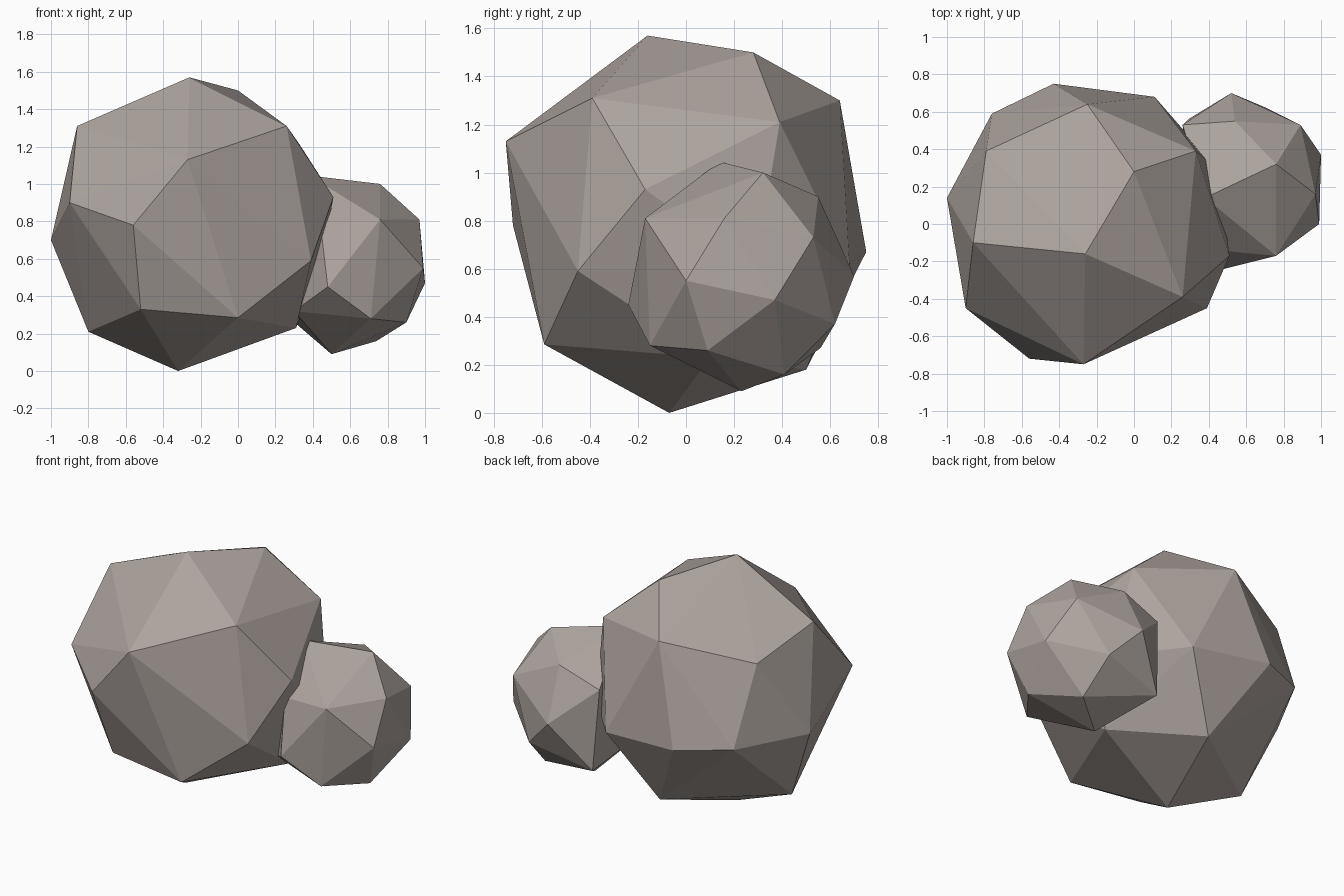
import bpy
import bmesh

# Remove only the default cube
cube = bpy.data.objects.get("Cube")
if cube:
    bpy.data.objects.remove(cube, do_unlink=True)

# One warm grey stone colour
STONE = (0.42, 0.37, 0.345, 1.0)
stone = bpy.data.materials.new("warm_grey_stone")
stone.use_nodes = True
stone.diffuse_color = STONE
shader = next(n for n in stone.node_tree.nodes if n.type == "BSDF_PRINCIPLED")
shader.inputs["Base Color"].default_value = STONE
shader.inputs["Roughness"].default_value = 0.9


def chiselled_rock(name, *rings):
    """Wrap the corner points of a rock, ring by ring, in a flat-faced convex skin."""
    bm = bmesh.new()
    for ring in rings:
        for corner in ring:
            bm.verts.new(corner)
    bmesh.ops.convex_hull(bm, input=bm.verts[:], use_existing_faces=False)

    # Drop any corner that the skin does not touch
    loose = [v for v in bm.verts if not v.link_faces]
    bmesh.ops.delete(bm, geom=loose, context="VERTS")
    bmesh.ops.recalc_face_normals(bm, faces=bm.faces[:])
    for face in bm.faces:
        face.smooth = False

    mesh = bpy.data.meshes.new(name)
    bm.to_mesh(mesh)
    bm.free()
    mesh.materials.append(stone)
    rock = bpy.data.objects.new(name, mesh)
    bpy.context.collection.objects.link(rock)
    return rock


# Large boulder
crown = [(-.26, -.16, 1.57), (0, .28, 1.5), (.26, -.39, 1.31),
         (-.86, -.1, 1.31), (-.25, .64, 1.3)]
shoulder = [(.33, .39, 1.21), (-.79, .39, 1.2), (-.27, -.75, 1.13),
            (.51, -.17, .93), (-.9, -.45, .9)]
waist = [(-.56, -.72, .78), (-1, .14, .7), (-.76, .59, .7), (-.43, .75, .67),
         (.11, .68, .62), (.45, .29, .6), (.39, -.45, .59)]
foot = [(-.52, -.56, .33), (0, -.59, .285), (.31, .1, .23),
        (-.8, .04, .21), (-.16, .5, .18), (-.32, -.07, 0)]
chiselled_rock("large_boulder", crown, shoulder, waist, foot)

# Small boulder leaning into its side
crown = [(.38, .14, 1.045), (.76, .32, 1), (.54, .55, .9)]
shoulder = [(.97, .16, .81), (.76, -.17, .81), (.44, -.14, .79),
            (.26, .53, .8), (.89, .53, .73)]
waist = [(.52, .7, .57), (.99, 0, .55), (1, .37, .47),
         (.48, -.24, .45), (.71, .62, .37)]
foot = [(.3, -.02, .32), (.71, -.15, .28), (.29, .56, .27),
        (.9, .09, .26), (.74, .41, .16), (.5, .23, .09)]
chiselled_rock("small_boulder", crown, shoulder, waist, foot)
